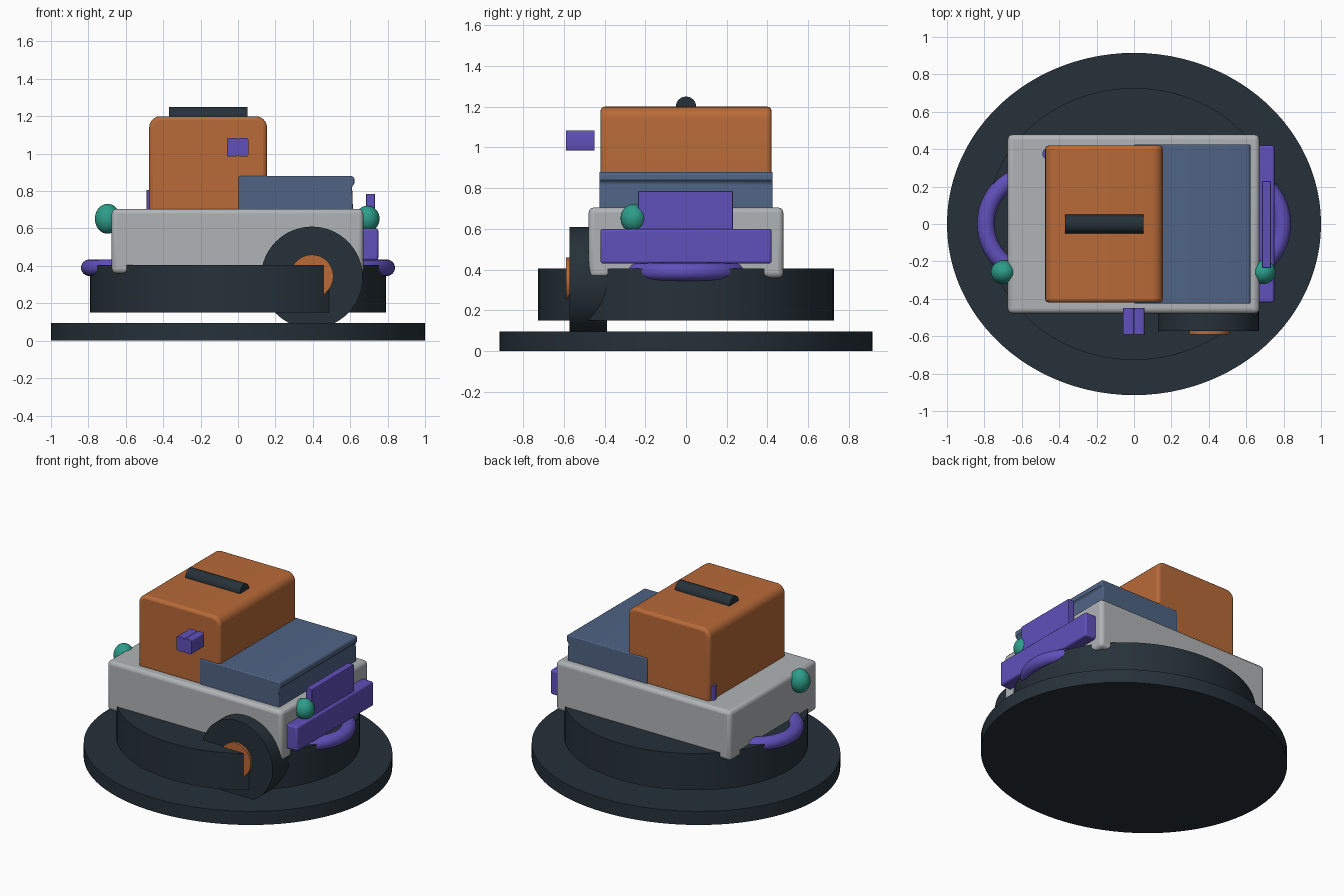
import bpy, bmesh, math
from mathutils import Matrix

if "Cube" in bpy.data.objects:
    bpy.data.objects.remove(bpy.data.objects["Cube"])


def material(name, rgb):
    def lin(c):
        c /= 255
        return c / 12.92 if c < 0.04045 else ((c + 0.055) / 1.055) ** 2.4
    m = bpy.data.materials.new(name)
    m.diffuse_color = (*[lin(c) for c in rgb], 1)
    m.use_nodes = True
    m.node_tree.nodes["Principled BSDF"].inputs["Base Color"].default_value = m.diffuse_color
    return m


DARK = material("charcoal", (38, 49, 57))
ORANGE = material("burnt orange", (184, 106, 56))
BLUE = material("slate blue", (80, 100, 133))
GREY = material("light grey", (176, 180, 182))
PURPLE = material("purple", (96, 80, 187))
TEAL = material("teal", (45, 157, 138))


def finish(name, bm, mat, bevel=0, segments=3):
    """Turn a bmesh into a named, coloured, smooth-by-angle object."""
    bmesh.ops.recalc_face_normals(bm, faces=bm.faces)
    me = bpy.data.meshes.new(name)
    bm.to_mesh(me)
    bm.free()
    ob = bpy.data.objects.new(name, me)
    bpy.context.collection.objects.link(ob)
    me.materials.append(mat)
    if bevel:
        mod = ob.modifiers.new("rounded edges", 'BEVEL')
        mod.width, mod.segments = bevel, segments
        mod.limit_method, mod.angle_limit = 'ANGLE', math.radians(40)
    bpy.ops.object.select_all(action='DESELECT')
    bpy.context.view_layer.objects.active = ob
    ob.select_set(True)
    bpy.ops.object.shade_smooth_by_angle(angle=math.radians(35))
    return ob


def box(name, xs, ys, zs, mat, bevel=0):
    bm = bmesh.new()
    centre = [(a + b) / 2 for a, b in (xs, ys, zs)]
    size = [b - a for a, b in (xs, ys, zs)]
    bmesh.ops.create_cube(bm, size=1, matrix=Matrix.Translation(centre) @ Matrix.Diagonal((*size, 1)))
    return finish(name, bm, mat, bevel)


def disc(name, centre, radii, depth, mat, axis='Z', sides=64):
    """Elliptical cylinder; radii apply before turning onto its axis."""
    turn = {'Z': Matrix(), 'Y': Matrix.Rotation(math.pi / 2, 4, 'X'),
            'X': Matrix.Rotation(math.pi / 2, 4, 'Y')}[axis]
    bm = bmesh.new()
    bmesh.ops.create_cone(bm, cap_ends=True, segments=sides, radius1=1, radius2=1, depth=depth,
                          matrix=Matrix.Translation(centre) @ turn @ Matrix.Diagonal((*radii, 1, 1)))
    return finish(name, bm, mat)


def side_profile(name, points, half_width, mat, bevel):
    """Extrude an x-z outline across the width."""
    bm = bmesh.new()
    face = bm.faces.new([bm.verts.new((x, -half_width, z)) for x, z in points])
    new = bmesh.ops.extrude_face_region(bm, geom=[face])['geom']
    bmesh.ops.translate(bm, vec=(0, 2 * half_width, 0),
                        verts=[v for v in new if isinstance(v, bmesh.types.BMVert)])
    return finish(name, bm, mat, bevel)


def arc(cx, cz, r, start, end, n=6):
    return [(cx + r * math.cos(math.radians(start + (end - start) * i / n)),
             cz + r * math.sin(math.radians(start + (end - start) * i / n))) for i in range(n + 1)]


# Round display stand and the drum above it
disc("base_plate", (0, 0, 0.0475), (1, 0.915), 0.095, DARK, sides=96)
disc("drum", (0, 0, 0.278), (0.79, 0.727), 0.255, DARK, sides=96)

# Body, cabin and hood
box("body", (-0.675, 0.67), (-0.478, 0.478), (0.36, 0.705), GREY, 0.025)
side_profile("cabin", [(-0.475, 0.69), (0.155, 0.69)]
             + arc(0.095, 1.14, 0.06, 0, 90) + arc(-0.415, 1.14, 0.06, 90, 180), 0.42, ORANGE, 0.02)
side_profile("hood", [(0.002, 0.69), (0.615, 0.69), (0.61, 0.825), (0.622, 0.84)]
             + arc(0.607, 0.865, 0.015, 0, 90, 4) + arc(0.014, 0.868, 0.012, 90, 180, 4),
             0.426, BLUE, 0.006)
disc("roof_bar", (-0.16, 0, 1.2), (0.05, 0.05), 0.42, DARK, 'X', 24)

# Spare wheel on the near side with its hub
disc("wheel", (0.395, -0.48, 0.338), (0.272, 0.272), 0.185, DARK, 'Y')
disc("wheel_hub", (0.395, -0.54, 0.345), (0.115, 0.115), 0.1, ORANGE, 'Y', 48)

# Lamps at both ends
for name, x, rx, rz in (("front_lamp", 0.692, 0.065, 0.07), ("rear_lamp", -0.697, 0.068, 0.08)):
    bm = bmesh.new()
    bmesh.ops.create_uvsphere(bm, u_segments=32, v_segments=16, radius=1,
                              matrix=Matrix.Translation((x, -0.257, 0.652))
                              @ Matrix.Diagonal((rx, 0.064, rz, 1)))
    finish(name, bm, TEAL)

# Grille plates
box("bumper_plate", (0.66, 0.75), (-0.42, 0.42), (0.43, 0.60), PURPLE, 0.012)
box("grille_plate", (0.685, 0.732), (-0.235, 0.23), (0.59, 0.785), PURPLE, 0.004)

# Curved guard tubes at both ends
for name, side in (("front_guard", 1), ("rear_guard", -1)):
    bm = bmesh.new()
    rings, n = [], 16
    for i in range(33):
        a = -math.pi / 2 + math.pi * i / 32
        ring = []
        for j in range(n):
            t = 2 * math.pi * j / n
            r = 0.272 + 0.048 * math.cos(t)
            ring.append(bm.verts.new((side * (0.52 + r * math.cos(a)), r * math.sin(a),
                                      0.39 + 0.045 * math.sin(t))))
        rings.append(ring)
    for p, q in zip(rings, rings[1:]):
        for j in range(n):
            bm.faces.new((p[j], p[(j + 1) % n], q[(j + 1) % n], q[j]))
    bm.faces.new(rings[0])
    bm.faces.new(rings[-1])
    finish(name, bm, PURPLE)

# Paired side mirror blocks and the rear stub pipe
for name, xs in (("mirror_left_half", (-0.06, 0)), ("mirror_right_half", (0, 0.055))):
    cx, w, r = sum(xs) / 2, (xs[1] - xs[0]) / 2, 0.01
    pts = [p for sx, sz, a in ((1, 1, 0), (-1, 1, 90), (-1, -1, 180), (1, -1, 270))
           for p in arc(cx + sx * (w - r), 1.034 + sz * (0.05 - r), r, a, a + 90, 3)]
    ob = side_profile(name, pts, 0.07, PURPLE, 0)
    ob.location.y = -0.52
disc("stub_pipe", (-0.46, 0.375, 0.745), (0.03, 0.03), 0.12, PURPLE, sides=24)
